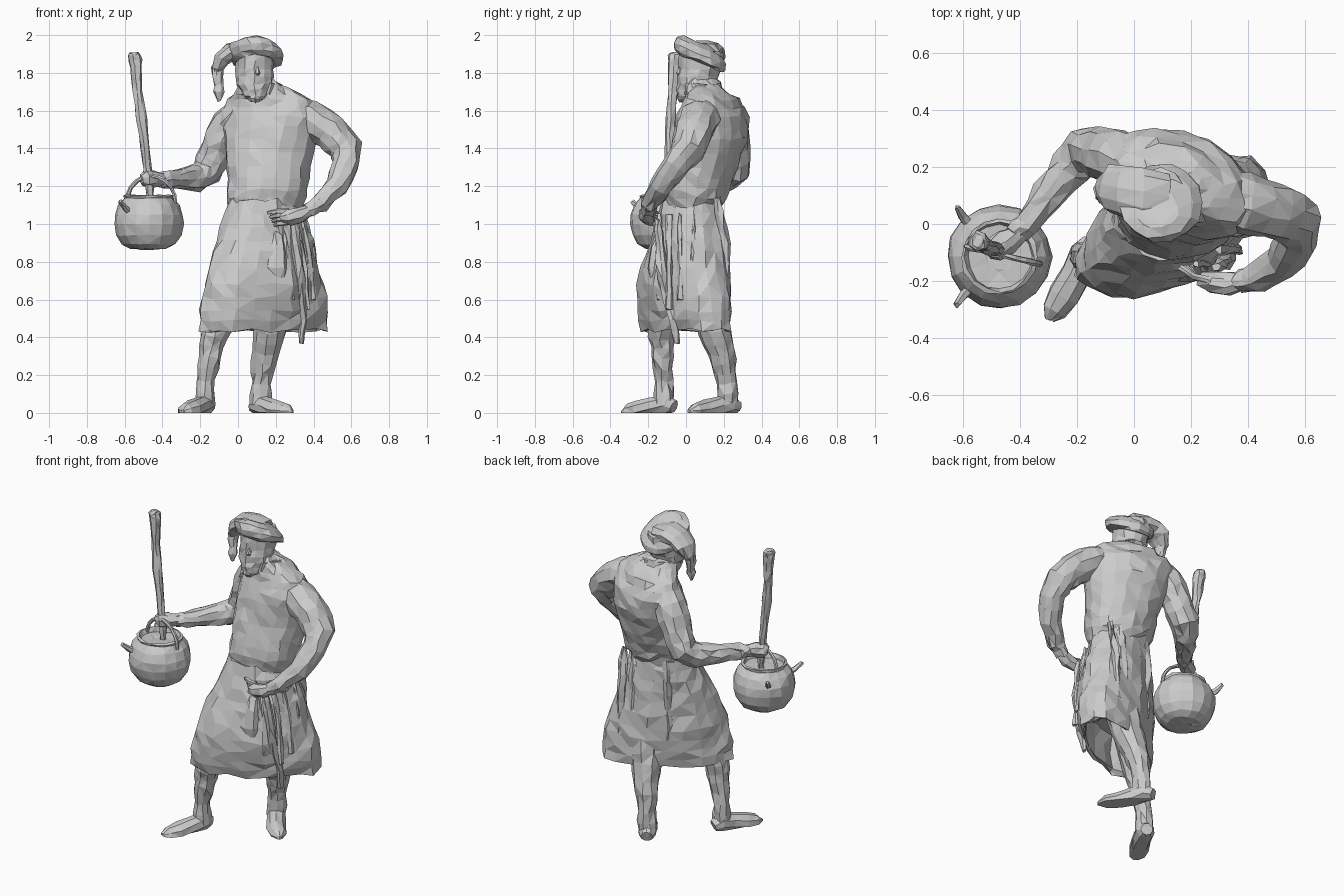
import bpy, bmesh, math, random
from mathutils import Vector, Quaternion

random.seed(4)


def skin(name, rings, jitter=0.0, floor=False):
    """Bridge equal-sized rings of points into a flat-shaded, triangulated mesh."""
    bm = bmesh.new()
    rows = []
    for ring in rings:
        row = []
        for p in ring:
            p = p + Vector([random.uniform(-jitter, jitter) for _ in range(3)])
            if floor:
                p.z = max(p.z, 0)
            row.append(bm.verts.new(p))
        rows.append(row)
    n = len(rows[0])
    for a, b in zip(rows, rows[1:]):
        for i in range(n):
            bm.faces.new((a[i], a[(i + 1) % n], b[(i + 1) % n], b[i]))
    bm.faces.new(rows[0][::-1])
    bm.faces.new(rows[-1])
    bmesh.ops.recalc_face_normals(bm, faces=bm.faces)
    bmesh.ops.triangulate(bm, faces=bm.faces)
    me = bpy.data.meshes.new(name)
    bm.to_mesh(me)
    bm.free()
    ob = bpy.data.objects.new(name, me)
    bpy.context.collection.objects.link(ob)
    return ob


def refine(rows, sub):
    """Linear in-between rows so the jitter has something to crumple."""
    out = []
    for a, b in zip(rows, rows[1:]):
        for k in range(sub):
            out.append([u + (v - u) * k / sub for u, v in zip(a, b)])
    return out + [rows[-1]]


def loft(name, rows, n=14, jitter=0.008, sub=1, fold=0.0, shear=0.0):
    """Stacked ellipses: x, y, z, rx, ry, turn in degrees. fold makes pleats lower down."""
    rings = []
    rows = refine(rows, sub)
    for j, (x, y, z, rx, ry, rot) in enumerate(rows):
        r, ring = math.radians(rot), []
        for i in range(n):
            t = 2 * math.pi * i / n
            f = 1 + fold * (j / len(rows)) * math.cos(i * math.pi * 0.667)
            u, v = rx * f * math.cos(t - r), ry * f * math.sin(t - r)
            px = x + u * math.cos(r) - v * math.sin(r)
            py = y + u * math.sin(r) + v * math.cos(r)
            ring.append(Vector((px, py, z - shear * (py - y))))
        rings.append(ring)
    return skin(name, rings, jitter)


def tube(name, rows, n=9, jitter=0.005, sub=1, floor=False, wide=1.0):
    """Round limb along a path: x, y, z, radius. wide stretches it along y."""
    rows = refine(rows, sub)
    pts = [Vector(r[:3]) for r in rows]
    q, last, rings = Quaternion(), Vector((0, 0, 1)), []
    for j, p in enumerate(pts):
        t = (pts[min(j + 1, len(pts) - 1)] - pts[max(j - 1, 0)]).normalized()
        q = last.rotation_difference(t) @ q
        last, r = t, rows[j][3]
        ring = []
        for i in range(n):
            a = 2 * math.pi * i / n
            o = q @ Vector((r * math.cos(a), r * math.sin(a), 0))
            o.y *= wide
            ring.append(p + o)
        rings.append(ring)
    return skin(name, rings, jitter, floor)


# Stooped torso bloused over the waist, twisted against the hips
loft("torso", [(.14, .03, 1.04, .18, .14, 12), (.145, .035, 1.1, .195, .155, 10),
               (.155, .05, 1.18, .218, .178, 5), (.16, .085, 1.3, .22, .187, -8),
               (.165, .13, 1.45, .25, .192, -20), (.17, .145, 1.57, .285, .165, -25),
               (.17, .13, 1.66, .235, .125, -23), (.13, .1, 1.72, .14, .1, -10),
               (.1, .08, 1.77, .08, .08, 0)], n=18, jitter=.009, sub=2)
loft("collar", [(.11, .09, 1.68, .12, .11, 0), (.115, .09, 1.745, .11, .1, 0),
                (.1, .08, 1.75, .08, .08, 0)], n=12, jitter=.01)

# Apron skirt, striding along a diagonal, hollow underneath
loft("apron_skirt", [(.14, .03, 1.13, .19, .15, 10), (.137, .02, .98, .24, .172, 20),
                     (.135, 0, .85, .295, .185, 28), (.135, -.01, .68, .345, .205, 30),
                     (.138, -.01, .54, .378, .19, 30), (.138, 0, .435, .375, .165, 30),
                     (.138, .0, .45, .345, .145, 30), (.13, .0, .66, .28, .14, 30)],
     n=21, jitter=.011, sub=2, fold=.05)

# Head, beard and nose
loft("head", [(.09, -.01, 1.645, .025, .025, 0), (.09, .01, 1.68, .06, .06, 0),
              (.09, .055, 1.74, .098, .1, 0), (.09, .075, 1.82, .1, .115, 0),
              (.09, .08, 1.91, .1, .12, 0)], n=12, jitter=.006, sub=2)
tube("nose", [(.1, -.02, 1.84, .01), (.1, -.035, 1.8, .016), (.1, -.025, 1.785, .012)], n=6)

# Soft cap tipped backwards, draped broadly to one side with a hanging tail
loft("cap", [(.1, .08, 1.85, .108, .122, 0), (.1, .075, 1.865, .138, .135, 0),
             (.095, .075, 1.9, .145, .138, 0), (.08, .07, 1.94, .13, .12, 0),
             (.08, .06, 1.965, .075, .075, 0)], n=14, jitter=.006, shear=.4)
tube("cap_drape", [(.12, .09, 1.91, .05), (.03, .1, 1.92, .055), (-.04, .115, 1.91, .05),
                   (-.085, .125, 1.875, .045), (-.11, .12, 1.82, .028), (-.115, .115, 1.79, .015)],
     n=10, wide=1.8)
tube("cap_tail", [(-.105, .12, 1.83, .035), (-.11, .11, 1.78, .03), (-.1, .1, 1.73, .025),
                  (-.1, .09, 1.7, .028), (-.1, .09, 1.65, .008)], n=8)

# Arm reaching out to hold the pot
tube("pot_arm", [(.03, .19, 1.58, .1), (-.05, .23, 1.52, .1), (-.11, .25, 1.4, .09),
                 (-.165, .255, 1.28, .083), (-.22, .2, 1.245, .073), (-.3, .1, 1.24, .058),
                 (-.38, .0, 1.235, .045), (-.42, -.04, 1.235, .037)], n=10, jitter=.009, sub=2)
tube("pot_hand", [(-.4, -.03, 1.235, .03), (-.45, -.065, 1.24, .045),
                  (-.49, -.09, 1.24, .045), (-.51, -.1, 1.235, .025)], n=8)

# Bent arm with the hand on the hip
tube("hip_arm", [(.28, .1, 1.57, .1), (.38, .075, 1.56, .105), (.49, .045, 1.485, .1),
                 (.57, .01, 1.4, .09), (.577, -.05, 1.32, .072), (.52, -.13, 1.2, .062),
                 (.43, -.19, 1.11, .048), (.37, -.2, 1.07, .037)], n=10, jitter=.009, sub=2)
tube("hip_hand", [(.38, -.2, 1.075, .03), (.33, -.21, 1.05, .042), (.27, -.205, 1.035, .042),
                  (.23, -.19, 1.03, .025)], n=8)
for k in range(4):
    tube("finger", [(.27, -.2, 1.07 - k * .02, .014), (.21, -.185, 1.068 - k * .022, .013),
                    (.16 + k * .012, -.15, 1.06 - k * .022, .009)], n=5, jitter=.002)

# Legs and shoes
tube("front_leg", [(-.02, -.08, .7, .11), (-.09, -.115, .52, .085), (-.13, -.125, .4, .072),
                   (-.15, -.122, .3, .062), (-.17, -.118, .17, .048), (-.175, -.115, .04, .055)],
     jitter=.007, sub=2)
tube("back_leg", [(.2, .1, .7, .11), (.175, .14, .5, .095), (.16, .17, .38, .083),
                  (.135, .2, .27, .068), (.125, .215, .16, .052), (.12, .22, .04, .058)],
     jitter=.007, sub=2)
tube("front_shoe", [(-.15, -.065, .03, .035), (-.17, -.1, .045, .055), (-.2, -.17, .03, .056),
                    (-.245, -.25, .01, .058), (-.28, -.305, .005, .045), (-.297, -.337, .005, .015)],
     jitter=.003, floor=True)
tube("back_shoe", [(.085, .275, .03, .035), (.11, .235, .045, .055), (.15, .17, .03, .056),
                   (.2, .1, .01, .058), (.255, .045, .005, .046), (.285, .015, .005, .015)],
     jitter=.003, floor=True)

# Round cauldron, filled nearly to the rim
profile = [(.05, .866), (.1, .87), (.14, .893), (.17, .94), (.184, 1.0), (.18, 1.05), (.16, 1.1),
           (.13, 1.135), (.134, 1.15), (.122, 1.153), (.112, 1.125), (.05, 1.12)]
loft("cauldron", [(-.472, -.115, z, r, r, 0) for r, z in profile], n=16, jitter=.004)
tube("cauldron_handle", [(-.46 - .13 * math.cos(a), -.11 + .03 * math.cos(a),
                          1.11 + .145 * math.sin(a), .011)
                         for a in [math.pi * k / 10 for k in range(11)]], n=6, jitter=.002)
for y0, y1 in ((-.01, .06), (-.22, -.285)):
    tube("cauldron_lug", [(-.57, y0, 1.06, .02), (-.6, (y0 + y1) / 2, 1.085, .017),
                          (-.622, y1, 1.12, .01)], n=6, jitter=.004)

# Wooden club rising out of the fist
tube("club", [(-.465, -.09, 1.12, .02), (-.475, -.09, 1.25, .026), (-.492, -.085, 1.4, .025),
              (-.51, -.08, 1.55, .029), (-.53, -.072, 1.7, .026), (-.54, -.065, 1.84, .033),
              (-.55, -.06, 1.895, .038), (-.55, -.06, 1.908, .02)], n=7, jitter=.005, sub=2)

# Pouch, knife and straps hanging from the waist
tube("pouch", [(.21, -.13, .95, .03), (.2, -.135, .88, .055), (.195, -.135, .77, .075),
               (.21, -.13, .69, .06), (.22, -.12, .64, .02)], n=9, jitter=.01)
tube("knife", [(.29, -.15, 1.02, .018), (.31, -.14, .9, .028), (.33, -.12, .7, .03),
               (.345, -.07, .5, .022), (.335, -.05, .37, .014)], n=6, jitter=.007, sub=2)
for x, y, low in ((.27, -.14, .6), (.35, -.09, .55), (.38, -.03, .6), (.4, .04, .58)):
    tube("strap", [(x - .05, y, 1.05, .014), (x - .01, y, .85, .018), (x + .02, y, low, .016)],
         n=5, jitter=.007, sub=3)

# Coat pleats down the back
for k in range(5):
    x = .03 + k * .07
    tube("coat_pleat", [(x + .01, .145 + .006 * k, 1.14, .02), (x, .145 + .015 * k, .9, .026),
                        (x, .13 + .022 * k, .62, .022)], n=6, jitter=.008, sub=3)
